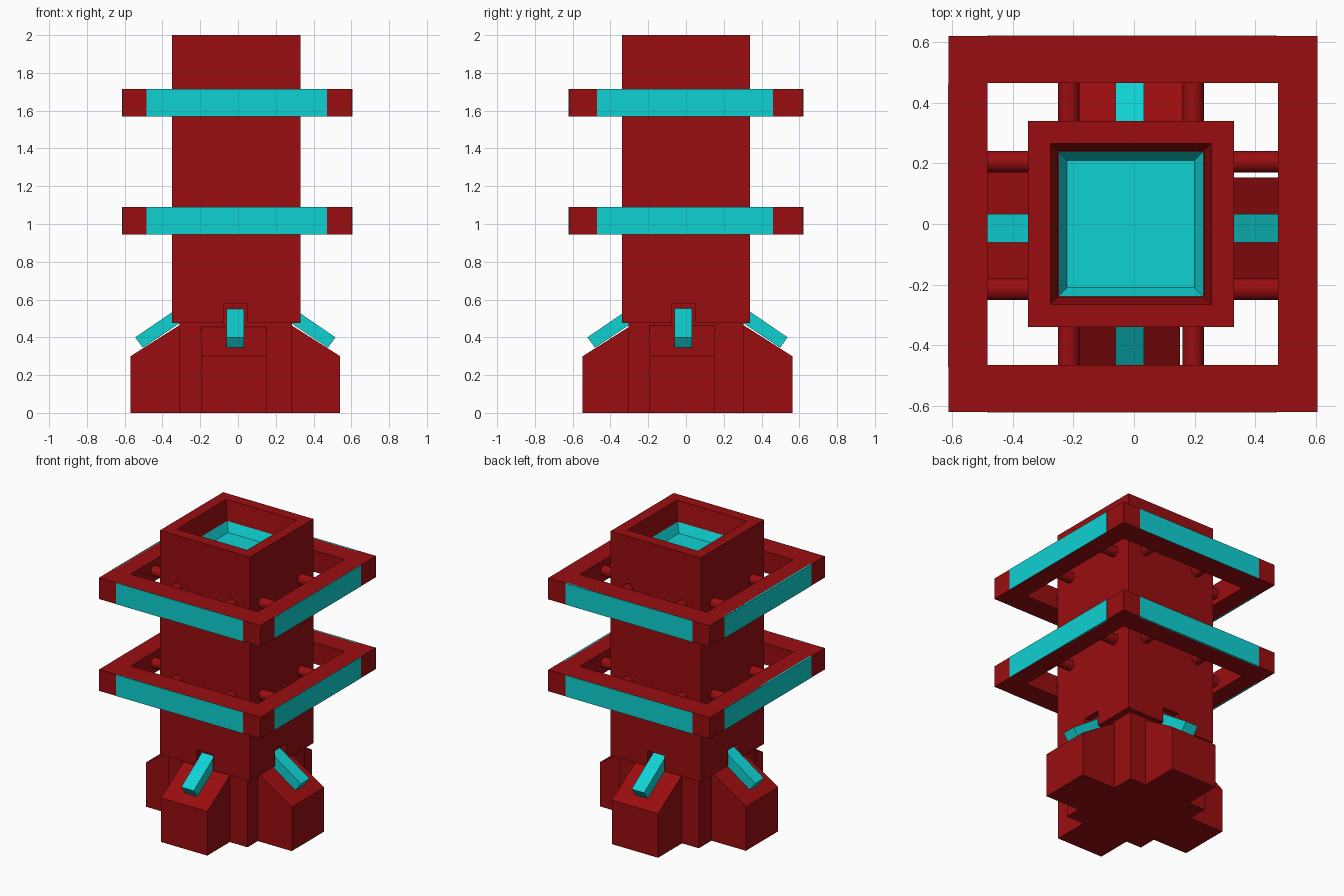
import bpy, bmesh, math
from mathutils import Vector

if "Cube" in bpy.data.objects:
    bpy.data.objects.remove(bpy.data.objects["Cube"])


def material(name, rgb):
    m = bpy.data.materials.new(name)
    m.diffuse_color = (*rgb, 1)
    m.use_nodes = True
    m.node_tree.nodes["Principled BSDF"].inputs["Base Color"].default_value = m.diffuse_color
    return m


RED = material("red", (0.32, 0.004, 0.005))
CYAN = material("cyan", (0.005, 0.64, 0.65))


def finish(name, bm, mat):
    bmesh.ops.recalc_face_normals(bm, faces=bm.faces)
    me = bpy.data.meshes.new(name)
    bm.to_mesh(me)
    bm.free()
    me.materials.append(mat)
    ob = bpy.data.objects.new(name, me)
    bpy.context.collection.objects.link(ob)
    return ob


def loft(name, cx, cy, rings, mat, closed=False):
    """Join rectangular rings (half x, half y, z); cap ends or close into a loop."""
    bm = bmesh.new()
    loops = [[bm.verts.new((cx + sx * hx, cy + sy * hy, z))
              for sx, sy in ((-1, -1), (1, -1), (1, 1), (-1, 1))] for hx, hy, z in rings]
    pairs = list(zip(loops, loops[1:]))
    if closed:
        pairs.append((loops[-1], loops[0]))
    else:
        bm.faces.new(loops[0])
        bm.faces.new(loops[-1])
    for a, b in pairs:
        for i in range(4):
            j = (i + 1) % 4
            bm.faces.new((a[i], a[j], b[j], b[i]))
    return finish(name, bm, mat)


# outward directions of the four sides
SIDES = {"front": (0, -1), "right": (1, 0), "back": (0, 1), "left": (-1, 0)}


def side_point(side, centre, u, v, z):
    """u = distance outward from centre, v = absolute position along the side."""
    dx, dy = SIDES[side]
    return Vector((centre[0] + dx * u, v, z) if dx else (v, centre[1] + dy * u, z))


def prism(name, side, centre, profile, v, half, mat):
    """Extrude an (outward, z) profile sideways by +-half."""
    bm = bmesh.new()
    a, b = [[bm.verts.new(side_point(side, centre, u, v + s * half, z)) for u, z in profile]
            for s in (-1, 1)]
    bm.faces.new(a)
    bm.faces.new(b)
    for i in range(len(a)):
        j = (i + 1) % len(a)
        bm.faces.new((a[i], a[j], b[j], b[i]))
    return finish(name, bm, mat)


def rect(u0, u1, z0, z1):
    return [(u0, z0), (u1, z0), (u1, z1), (u0, z1)]


BODY, BASE, RING = (-0.01, 0), (-0.014, 0.008), (-0.004, 0)

# square tower with a recessed opening at the top
body = loft("tower_body", *BODY, [(h, h, z) for h, z in (
    (0.34, 0.475), (0.34, 2.0), (0.265, 2.0), (0.24, 1.87), (0.24, 1.78))], RED)
# sunken tray inside the opening
loft("top_tray", *BODY, [(h, h, z) for h, z in (
    (0.239, 1.79), (0.239, 1.87), (0.21, 1.81))], CYAN)
# core under the tower
loft("base_core", -0.0125, 0, [(0.298, 0.305, 0), (0.298, 0.305, 0.475)], RED)

foot_centre = {"front": -0.022, "right": -0.02, "back": -0.01, "left": -0.005}
for side in SIDES:
    # slot cut into the lower edge of the tower
    cutter = prism("slot_cutter", side, BODY, rect(0.30, 0.45, 0.4, 0.58), -0.0125, 0.0625, RED)
    cutter.hide_render = True
    mod = body.modifiers.new("slot", "BOOLEAN")
    mod.operation, mod.object, mod.solver = "DIFFERENCE", cutter, "EXACT"
    bpy.context.view_layer.objects.active = body
    bpy.ops.object.modifier_apply(modifier=mod.name)
    bpy.data.objects.remove(cutter)
    # foot with sloping top, and the bar lying on it
    prism(side + "_foot", side, BASE,
          [(0.27, 0), (0.555, 0), (0.555, 0.3), (0.295, 0.465), (0.27, 0.465)],
          foot_centre[side], 0.174, RED)
    prism(side + "_bar", side, BASE,
          [(0.53, 0.4), (0.49, 0.345), (0.295, 0.475), (0.295, 0.56)], -0.0145, 0.047, CYAN)

for level, z0, z1 in (("lower", 0.945, 1.09), ("upper", 1.57, 1.715)):
    # square frame around the tower
    loft(level + "_frame", *RING, [(0.608, 0.62, z0), (0.608, 0.62, z1),
                                   (0.478, 0.465, z1), (0.478, 0.465, z0)], RED, True)
    for side, (dx, dy) in SIDES.items():
        # flush coloured strip on the frame
        out = 0.608 if dx else 0.62
        prism(f"{level}_{side}_strip", side, RING, rect(out - 0.01, out + 0.0015, z0, z1),
              -0.006, 0.466 if dx else 0.478, CYAN)
        # round struts between frame and tower
        for v in ((-0.215, 0.205) if dx else (-0.215, 0.195)):
            p = side_point(side, RING, 0.41, v, (z0 + z1) / 2)
            bpy.ops.mesh.primitive_cylinder_add(
                vertices=32, radius=0.035, depth=0.17, location=p,
                rotation=(0, math.pi / 2, 0) if dx else (math.pi / 2, 0, 0))
            strut = bpy.context.object
            strut.name = f"{level}_{side}_strut"
            strut.data.materials.append(RED)
            bpy.ops.object.shade_smooth_by_angle()
